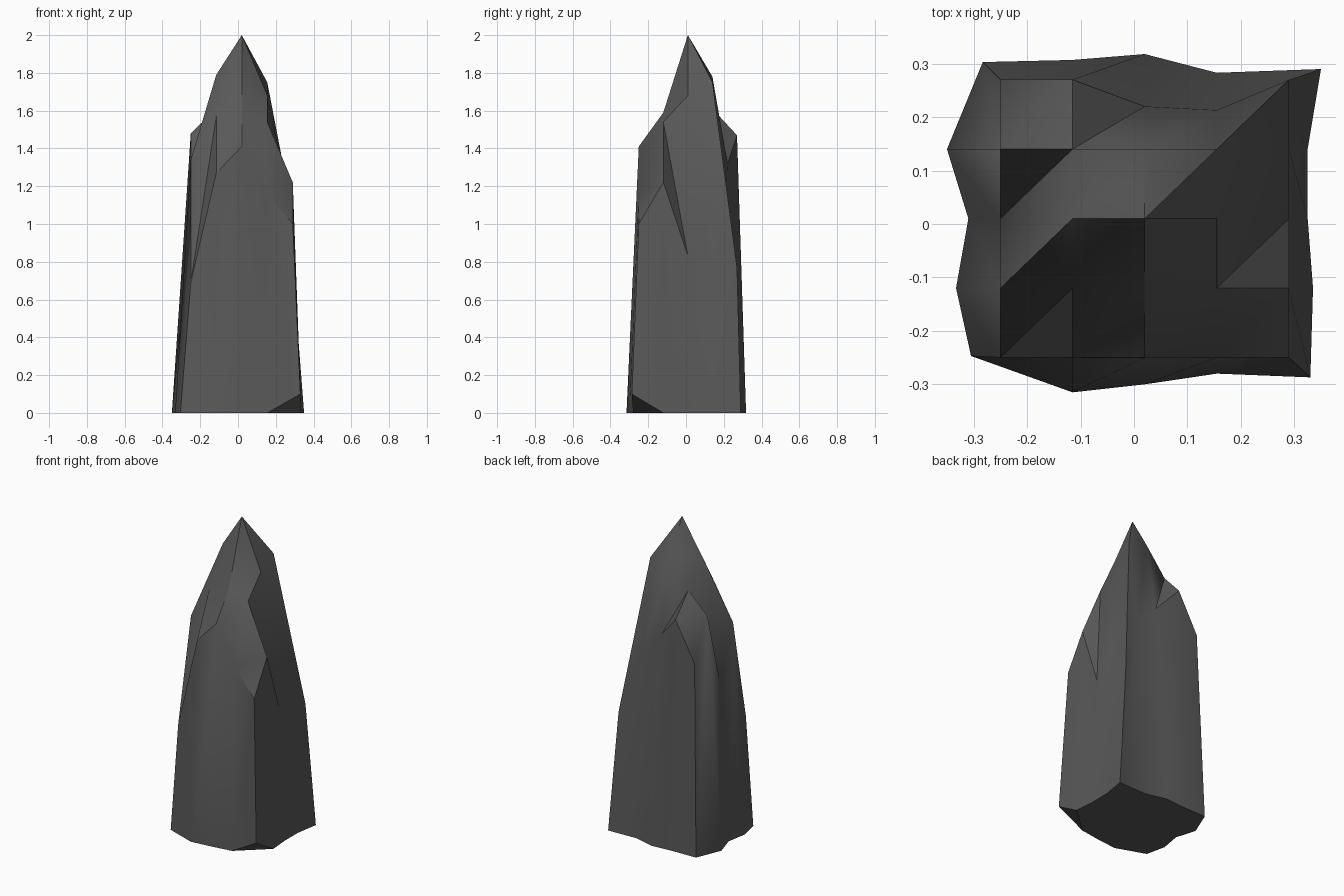
import bpy, bmesh, math

if "Cube" in bpy.data.objects:
    bpy.data.objects.remove(bpy.data.objects["Cube"])

# Grid of the jagged crown: columns (x), rows (y), heights per row from front to back
XS = [-0.25, -0.115, 0.02, 0.155, 0.29]
YS = [-0.25, -0.12, 0.01, 0.14, 0.27]
HEIGHTS = [
    [0.69, 1.27, 1.41, 1.16, 1.00],
    [1.34, 1.57, 1.59, 1.54, 1.22],
    [1.00, 1.79, 2.00, 1.68, 0.83],
    [1.48, 1.61, 1.78, 1.75, 1.05],
    [1.22, 1.47, 1.32, 1.17, 0.77],
]
BACK_INSET = {2: 0.05, 3: 0.057}   # worn hollow in the back rim

# Flared foot outline, counter-clockwise from the front left corner
FOOT = [(-.305, -.247), (-.115, -.315), (.02, -.30), (.155, -.28), (.33, -.287),
        (.335, -.12), (.325, .01), (.325, .14), (.35, .29),
        (.155, .283), (.02, .318), (-.115, .307), (-.283, .303),
        (-.35, .14), (-.31, .01), (-.333, -.12)]
CHIPPED = 4                        # front right corner is chipped off the ground

bm = bmesh.new()

# Crown
crown = []
for j, y in enumerate(YS):
    crown.append([bm.verts.new((x, y - (BACK_INSET.get(i, 0) if j == 4 else 0), HEIGHTS[j][i]))
                  for i, x in enumerate(XS)])
for j in range(4):
    for i in range(4):
        a, b = crown[j][i], crown[j][i + 1]
        c, d = crown[j + 1][i + 1], crown[j + 1][i]
        bm.faces.new((a, b, c))
        bm.faces.new((a, c, d))

# Sides: join the crown rim to the foot
rim = (crown[0][:4] + [crown[j][4] for j in range(4)]
       + crown[4][:0:-1] + [crown[j][0] for j in range(4, 0, -1)])
foot = [bm.verts.new((x, y, 0.1 if k == CHIPPED else 0)) for k, (x, y) in enumerate(FOOT)]
for k in range(16):
    n = (k + 1) % 16
    bm.faces.new((foot[k], foot[n], rim[n], rim[k]))

# Underside with the chipped corner
bm.faces.new([v for k, v in enumerate(foot) if k != CHIPPED][::-1])
bm.faces.new((foot[5], foot[4], foot[3]))

bmesh.ops.recalc_face_normals(bm, faces=bm.faces[:])
mesh = bpy.data.meshes.new("rock_spire")
bm.to_mesh(mesh)
bm.free()

stone = bpy.data.materials.new("dark_grey_stone")
stone.diffuse_color = (0.1, 0.1, 0.1, 1)
stone.use_nodes = True
stone.node_tree.nodes["Principled BSDF"].inputs["Base Color"].default_value = stone.diffuse_color
mesh.materials.append(stone)
spire = bpy.data.objects.new("rock_spire", mesh)
bpy.context.collection.objects.link(spire)
bpy.context.view_layer.objects.active = spire
spire.select_set(True)
bpy.ops.object.shade_smooth_by_angle(angle=math.radians(38))
